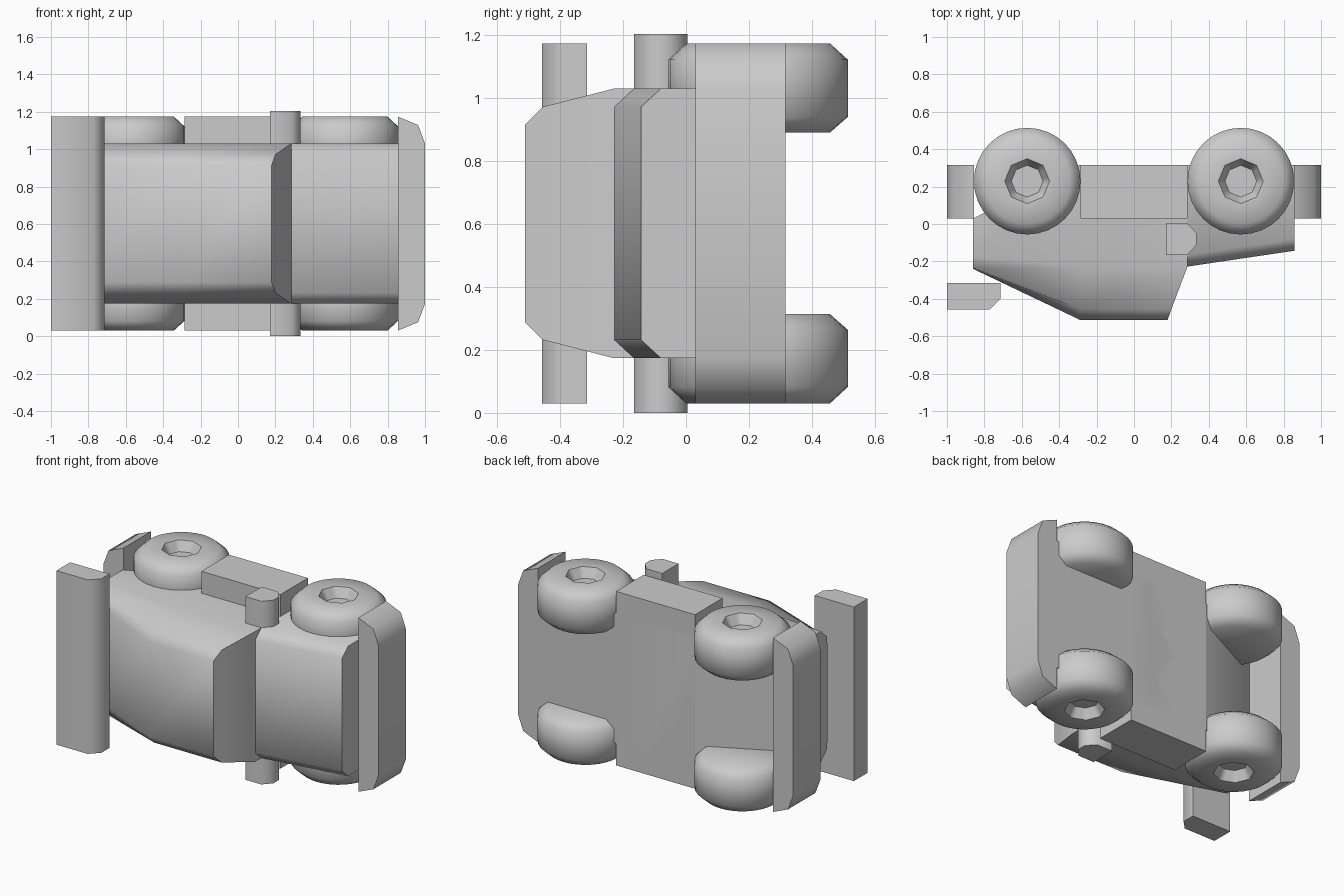
import bpy, bmesh, math

if "Cube" in bpy.data.objects:
    bpy.data.objects.remove(bpy.data.objects["Cube"])

MID = 0.602  # symmetry plane of the car (it lies on its side, so width runs along z)


def loft(name, rings, strip_caps=False, smooth=50):
    """Join equal-length closed rings of 3D points and cap both ends."""
    bm = bmesh.new()
    vs = [[bm.verts.new(p) for p in r] for r in rings]
    n = len(rings[0])
    for a, b in zip(vs, vs[1:]):
        for i in range(n):
            j = (i + 1) % n
            bm.faces.new((a[i], a[j], b[j], b[i]))
    for r in (vs[0], vs[-1]):
        if strip_caps:
            for i in range(n // 2 - 1):
                bm.faces.new((r[i], r[i + 1], r[n - 2 - i], r[n - 1 - i]))
        else:
            bm.faces.new(r)
    bmesh.ops.recalc_face_normals(bm, faces=bm.faces)
    me = bpy.data.meshes.new(name)
    bm.to_mesh(me)
    bm.free()
    ob = bpy.data.objects.new(name, me)
    bpy.context.collection.objects.link(ob)
    bpy.ops.object.select_all(action='DESELECT')
    ob.select_set(True)
    bpy.context.view_layer.objects.active = ob
    bpy.ops.object.shade_smooth_by_angle(angle=math.radians(smooth))
    return ob


def prism_z(name, profile, half):
    return loft(name, [[(x, y, MID + s * half) for x, y in profile] for s in (-1, 1)])


def section(points):
    """Mirror (x, y, half_width) points across the middle plane into a ring."""
    return ([(x, y, MID + h) for x, y, h in points]
            + [(x, y, MID - h) for x, y, h in reversed(points)])


# Cabin with sloped rear, chamfered roof edges and raked windshield
loft("cabin", [
    section([(-.86, -.24, .313), (-.86, -.235, .37), (-.86, -.175, .428), (-.86, .03, .428)]),
    section([(-.29, -.512, .313), (-.29, -.455, .37), (-.29, -.23, .428), (-.29, .316, .428)]),
    section([(.18, -.512, .313), (.2, -.455, .37), (.285, -.23, .428), (.285, .316, .428)]),
], strip_caps=True)

# Hood
loft("hood", [
    section([(.283, -.228, .37), (.283, -.165, .428), (.283, .316, .428)]),
    section([(.857, -.143, .37), (.857, -.08, .428), (.857, .316, .428)]),
], strip_caps=True)

# Side skirts between the wheels (one chassis block)
prism_z("chassis", [(-.287, .03), (.287, .03), (.287, .316), (-.287, .316)], .572)

# Spoiler and mirrors
prism_z("spoiler", [(-1, -.315), (-.715, -.315), (-.715, -.4), (-.773, -.458), (-1, -.458)], .572)
prism_z("side_mirrors", [(.17, .004), (.285, .004), (.335, -.05), (.335, -.11),
                         (.285, -.165), (.17, -.165)], .602)

# Bumpers with chamfered ends
half_bumper = [(.855, .572), (.963, .527), (1, .428)]
outline = half_bumper + [(x, -z) for x, z in reversed(half_bumper)]
for name, s in (("front_bumper", 1), ("rear_bumper", -1)):
    loft(name, [[(s * x, y, MID + z) for x, z in outline] for y in (.03, .316)])


# Wheels: lathed tyre with an octagonal hub recess
def wheel(name, cx, side, sides=32):
    def ring(r, h, octagon=False):
        pts = []
        for i in range(sides):
            a = 2 * math.pi * i / sides
            k = r
            if octagon:
                k *= math.cos(math.pi / 8) / math.cos(a % (math.pi / 4) - math.pi / 8)
            pts.append((cx + k * math.cos(a), .229 + k * math.sin(a), MID + side * h))
        return pts
    loft(name, [ring(.228, .288), ring(.285, .338), ring(.285, .52), ring(.228, .572),
                ring(.12, .572, True), ring(.085, .51, True)])


for end, cx in (("front", .571), ("rear", -.571)):
    for label, side in (("left", 1), ("right", -1)):
        wheel(f"{end}_{label}_wheel", cx, side)
